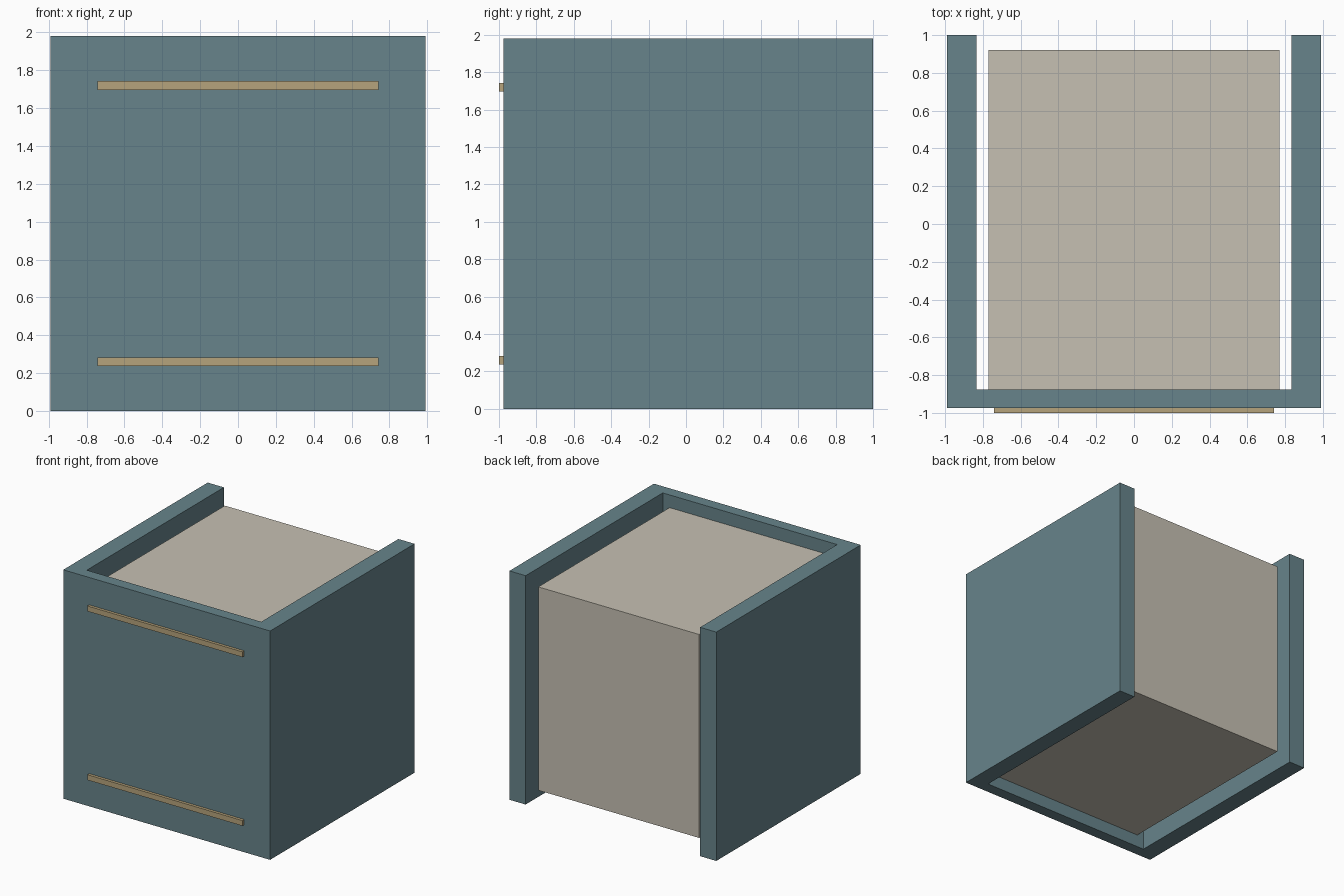
import bpy
import bmesh

if "Cube" in bpy.data.objects:
    bpy.data.objects.remove(bpy.data.objects["Cube"])


def material(name, rgb):
    mat = bpy.data.materials.new(name)
    mat.diffuse_color = (*rgb, 1.0)
    mat.use_nodes = True
    mat.node_tree.nodes["Principled BSDF"].inputs["Base Color"].default_value = mat.diffuse_color
    return mat


TEAL = material("dusty teal", (0.136, 0.231, 0.258))
CREAM = material("paper cream", (0.565, 0.53, 0.45))
GOLD = material("muted gold", (0.47, 0.37, 0.20))


def extrude_profile(name, profile, z0, z1, mat):
    """Extrude a closed xy outline from z0 up to z1."""
    bm = bmesh.new()
    base = bm.faces.new([bm.verts.new((x, y, z0)) for x, y in profile])
    top = bmesh.ops.extrude_face_region(bm, geom=[base])["geom"]
    verts = [v for v in top if isinstance(v, bmesh.types.BMVert)]
    bmesh.ops.translate(bm, verts=verts, vec=(0, 0, z1 - z0))
    bmesh.ops.recalc_face_normals(bm, faces=bm.faces)
    mesh = bpy.data.meshes.new(name)
    bm.to_mesh(mesh)
    bm.free()
    mesh.materials.append(mat)
    obj = bpy.data.objects.new(name, mesh)
    bpy.context.collection.objects.link(obj)
    return obj


def rectangle(half_x, y0, y1):
    return [(-half_x, y0), (half_x, y0), (half_x, y1), (-half_x, y1)]


HEIGHT = 1.98
SPINE_Y, INNER_Y = -0.975, -0.875

# U-shaped cover: two boards joined by the spine
half = [(0.99, SPINE_Y), (0.99, 1.0), (0.835, 1.0), (0.835, INNER_Y)]
outline = half + [(-x, y) for x, y in reversed(half)]
extrude_profile("cover", outline, 0.0, HEIGHT, TEAL)

# Page block, set in from the cover edges
extrude_profile("page_block", rectangle(0.77, INNER_Y, 0.92),
                0.11, HEIGHT - 0.11, CREAM)

# Raised bands across the spine, near the bottom and the top
for label, z in (("lower", 0.26), ("upper", HEIGHT - 0.26)):
    extrude_profile(label + "_spine_band", rectangle(0.742, -1.0, SPINE_Y),
                    z - 0.023, z + 0.023, GOLD)
